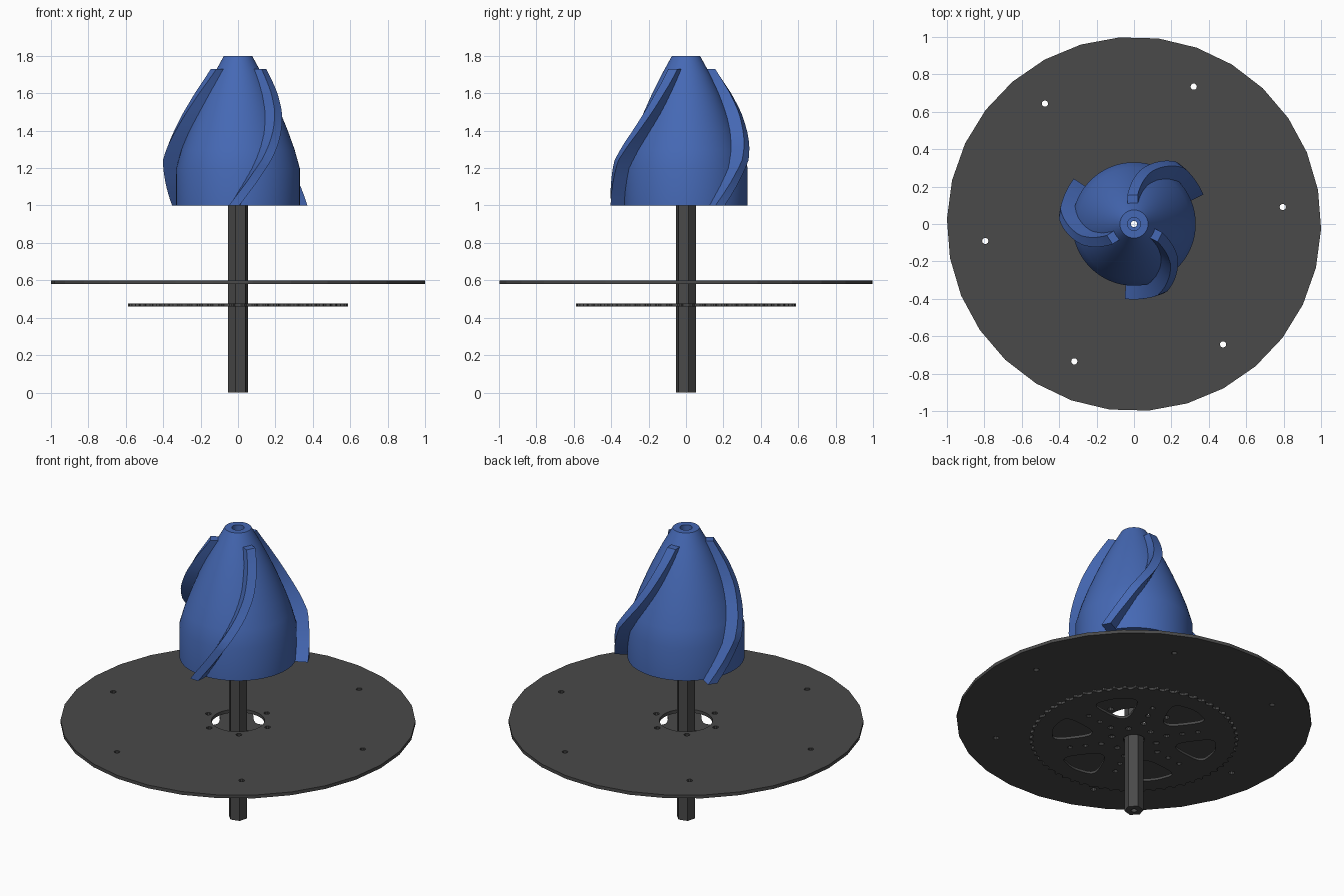
import bpy, bmesh, math
from math import sin, cos, radians

if "Cube" in bpy.data.objects:
    bpy.data.objects.remove(bpy.data.objects["Cube"])

BASE = 6.5  # angular offset of the bolt pattern, degrees


def material(name, rgb):
    m = bpy.data.materials.new(name)
    m.diffuse_color = (*rgb, 1)
    m.use_nodes = True
    m.node_tree.nodes["Principled BSDF"].inputs["Base Color"].default_value = m.diffuse_color
    return m


BLUE = material("blue_plastic", (0.06, 0.14, 0.46))
GREY = material("dark_grey_metal", (0.067, 0.067, 0.067))


def add_object(name, mesh, mat):
    mesh.materials.clear()
    mesh.materials.append(mat)
    ob = bpy.data.objects.new(name, mesh)
    bpy.context.collection.objects.link(ob)
    return ob


def polar(r, deg):
    return (r * cos(radians(deg)), r * sin(radians(deg)))


def ngon(r, n, start=0, centre=(0, 0)):
    pts = [polar(r, start + 360 * i / n) for i in range(n)]
    return [(x + centre[0], y + centre[1]) for x, y in pts]


def rounded(pts, steps=3):
    # corner cutting
    for k in range(steps):
        out = []
        for a, b in zip(pts, pts[1:] + pts[:1]):
            for t in (0.2, 0.8):
                out.append((a[0] + (b[0] - a[0]) * t, a[1] + (b[1] - a[1]) * t))
        pts = out
    return pts


def bolt_ring(r, hole, n=6, start=BASE):
    return [ngon(hole, 10, 0, polar(r, start + 360 * i / n)) for i in range(n)]


def plate(name, loops, z0, z1, mat):
    # filled 2D outline with holes, extruded
    cu = bpy.data.curves.new(name, 'CURVE')
    cu.dimensions = '2D'
    cu.fill_mode = 'BOTH'
    cu.extrude = (z1 - z0) / 2
    for loop in loops:
        sp = cu.splines.new('POLY')
        sp.points.add(len(loop) - 1)
        for p, (x, y) in zip(sp.points, loop):
            p.co = (x, y, 0, 1)
        sp.use_cyclic_u = True
    tmp = bpy.data.objects.new("tmp", cu)
    bpy.context.collection.objects.link(tmp)
    bpy.context.view_layer.update()
    mesh = bpy.data.meshes.new_from_object(tmp.evaluated_get(bpy.context.evaluated_depsgraph_get()))
    bpy.data.objects.remove(tmp)
    bm = bmesh.new()
    bm.from_mesh(mesh)
    bmesh.ops.remove_doubles(bm, verts=bm.verts, dist=1e-5)
    bmesh.ops.translate(bm, verts=bm.verts, vec=(0, 0, (z0 + z1) / 2))
    bmesh.ops.recalc_face_normals(bm, faces=bm.faces)
    for f in bm.faces:
        f.smooth = False
    bm.to_mesh(mesh)
    bm.free()
    return add_object(name, mesh, mat)


def loft(name, rings, mat, close_ends):
    # skin closed rings; either cap the two ends or join last to first
    bm = bmesh.new()
    vs = [[bm.verts.new(p) for p in ring] for ring in rings]
    pairs = list(zip(vs, vs[1:]))
    if close_ends:
        bm.faces.new(vs[0])
        bm.faces.new(vs[-1])
    else:
        pairs.append((vs[-1], vs[0]))
    for a, b in pairs:
        for i in range(len(a)):
            j = (i + 1) % len(a)
            bm.faces.new((a[i], a[j], b[j], b[i]))
    bmesh.ops.recalc_face_normals(bm, faces=bm.faces)
    mesh = bpy.data.meshes.new(name)
    bm.to_mesh(mesh)
    bm.free()
    ob = add_object(name, mesh, mat)
    bpy.ops.object.select_all(action='DESELECT')
    ob.select_set(True)
    bpy.context.view_layer.objects.active = ob
    bpy.ops.object.shade_smooth_by_angle(angle=radians(30))
    return ob


def interp(table, z):
    for (z0, a), (z1, b) in zip(table, table[1:]):
        if z <= z1:
            return a + (b - a) * (z - z0) / (z1 - z0)
    return table[-1][1]


# hollow hexagonal shaft
plate("hex_shaft", [ngon(0.055, 6, 15), ngon(0.017, 12)], 0, 1.0, GREY)

# large round guard disc
plate("guard_disc", [ngon(1.0, 30, 10.5), ngon(0.15, 32)]
      + bolt_ring(0.8, 0.017) + bolt_ring(0.19, 0.017), 0.58, 0.60, GREY)

# toothed sprocket with six windows
TEETH = 60
rim = []
for i in range(TEETH):
    for f, r in ((0.0, 0.568), (0.25, 0.572), (0.42, 0.588), (0.58, 0.588), (0.75, 0.572)):
        rim.append(polar(r, 360 * (i + f) / TEETH))
windows = []
for i in range(6):
    a = BASE + 30 + 60 * i
    windows.append(rounded([polar(0.25, a - 8), polar(0.46, a - 18), polar(0.48, a),
                            polar(0.46, a + 18), polar(0.25, a + 8)]))
plate("sprocket", [rim, ngon(0.06, 24)] + windows + bolt_ring(0.19, 0.017)
      + bolt_ring(0.28, 0.015) + bolt_ring(0.37, 0.015)
      + bolt_ring(0.13, 0.018, 6, BASE + 30), 0.46, 0.476, GREY)

# ogive auger cone with a stepped bore
CONE = [(1.0, 0.33), (1.2, 0.33), (1.3, 0.302), (1.4, 0.266), (1.5, 0.225),
        (1.6, 0.18), (1.7, 0.13), (1.8, 0.075)]
profile = [(r, z) for z, r in CONE] + [(0.035, 1.8), (0.035, 1.74), (0.017, 1.74), (0.017, 1.0)]
SEG = 64
loft("auger_cone", [[(*polar(r, 360 * i / SEG), z) for i in range(SEG)] for r, z in profile],
     BLUE, False)

# three helical vanes
ANGLE = [(1.0, -93), (1.12, -80), (1.24, -68), (1.4, -52), (1.5, -43), (1.6, -36), (1.73, -27)]
OUTER = [(1.0, 0.402), (1.24, 0.402), (1.32, 0.375), (1.4, 0.34), (1.5, 0.295),
         (1.6, 0.24), (1.73, 0.155)]
ROWS = 24
for k in range(3):
    rings = []
    for i in range(ROWS + 1):
        z = 1.0 + 0.73 * i / ROWS
        a = radians(interp(ANGLE, z) + 120 * k)
        r0, r1 = interp(CONE, z) - 0.06, interp(OUTER, z)
        t = 0.028
        rings.append([(r * cos(a) - s * sin(a), r * sin(a) + s * cos(a), z)
                      for r, s in ((r0, -t), (r1, -t), (r1, t), (r0, t))])
    loft(f"helical_vane_{k + 1}", rings, BLUE, True)
